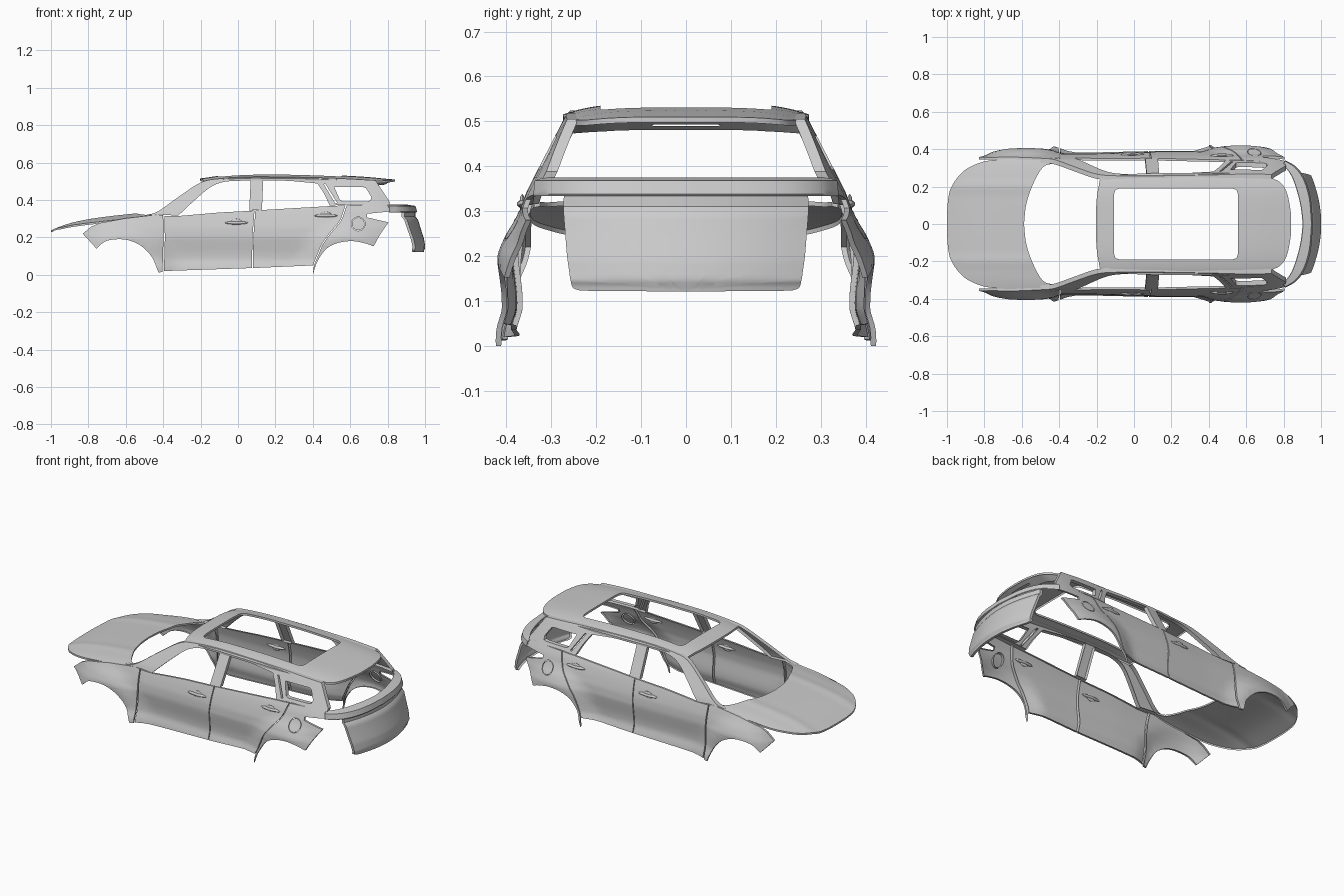
import bpy, bmesh, math
from mathutils import Vector, Matrix
from mathutils.geometry import tessellate_polygon

if "Cube" in bpy.data.objects:
    bpy.data.objects.remove(bpy.data.objects["Cube"])


def table(pts, h=0.0):
    """Piecewise curve through pts, softened over a width h."""
    def raw(t):
        if t <= pts[0][0]:
            return pts[0][1]
        for (a, p), (b, q) in zip(pts, pts[1:]):
            if t <= b:
                return p + (q - p) * (t - a) / (b - a)
        return pts[-1][1]
    return lambda t: sum(raw(t + h * k / 3) for k in range(-3, 4)) / 7


def spline(*pts, n=6):
    """Catmull-Rom curve through 2D points."""
    p = [Vector(q) for q in pts]
    p = [2 * p[0] - p[1]] + p + [2 * p[-1] - p[-2]]
    out = []
    for a, b, c, d in zip(p, p[1:], p[2:], p[3:]):
        for i in range(n):
            t = i / n
            out.append(tuple(0.5 * (2 * b + (c - a) * t + (2 * a - 5 * b + 4 * c - d) * t * t
                                    + (3 * b - a - 3 * c + d) * t ** 3)))
    return out + [tuple(p[-2])]


def finish(name, bm):
    me = bpy.data.meshes.new(name)
    bm.to_mesh(me)
    bm.free()
    ob = bpy.data.objects.new(name, me)
    bpy.context.collection.objects.link(ob)
    bpy.ops.object.select_all(action='DESELECT')
    ob.select_set(True)
    bpy.context.view_layer.objects.active = ob
    bpy.ops.object.shade_smooth_by_angle(angle=math.radians(35))
    m = ob.modifiers.new("mirror", 'MIRROR')
    m.use_axis = (False, True, False)
    m.merge_threshold = 0.0005
    return ob


def panel(name, loops, steps, fn, depth):
    """Fill a flat outline, grid-cut it, bend it with fn, fold its edges by depth."""
    loops = [[p for i, p in enumerate(l) if (Vector(p) - Vector(l[i - 1])).length > 1e-5] for l in loops]
    flat = [Vector((*p, 0)) for l in loops for p in l]
    tris = tessellate_polygon([[Vector((*p, 0)) for p in l] for l in loops])
    bm = bmesh.new()
    vs = [bm.verts.new(p) for p in flat]
    for t in tris:
        bm.faces.new([vs[i] for i in t])
    bmesh.ops.recalc_face_normals(bm, faces=bm.faces)
    for ax in (0, 1):
        lo, hi = min(p[ax] for p in flat), max(p[ax] for p in flat)
        no = Vector((1 - ax, ax, 0))
        for k in range(1, int((hi - lo) / steps[ax]) + 1):
            bmesh.ops.bisect_plane(bm, geom=bm.verts[:] + bm.edges[:] + bm.faces[:], dist=1e-5,
                                   plane_co=no * (lo + k * steps[ax]), plane_no=no)
    for v in bm.verts:
        v.co = Vector(fn(v.co.x, v.co.y))
    bm.normal_update()
    depth = Vector(depth)
    if sum(f.normal.dot(depth) * f.calc_area() for f in bm.faces) > 0:
        bmesh.ops.reverse_faces(bm, faces=bm.faces[:])
    rim = [e for e in bm.edges if e.is_boundary and any(abs(v.co.y) > 1e-4 for v in e.verts)]
    ret = bmesh.ops.extrude_edge_only(bm, edges=rim)
    for v in ret['geom']:
        if isinstance(v, bmesh.types.BMVert):
            v.co += depth
    return finish(name, bm)


# Body side surface: plan width, section, and wheel-arch flares
width = table([(-.85, .322), (-.7, .338), (-.45, .343), (-.2, .343), (.1, .352), (.6, .355),
               (.75, .347), (.85, .325)], .04)
section = table([(0, .043), (.04, .038), (.08, .024), (.12, .025), (.2, .035), (.25, .03),
                 (.30, .016), (.34, .002), (.37, -.013), (.51, -.085), (.54, -.105)], .01)


def side(x, z):
    y = width(x) + section(z)
    for cx in (-.6, .585):
        d = math.hypot(x - cx, z - .03)
        k = max(0, min(1, 1 - (d - .155) / .13))
        y += .032 * k * k * (3 - 2 * k)
    return (x, y, z)


def side_panel(name, loops, fold=.012):
    return panel(name, loops, (.04, .015), side, (0, -fold, 0))


# Front fender
side_panel("front_fender", [
    spline((-.425, .012), (-.46, .094), (-.515, .152), (-.58, .183), (-.645, .19), (-.71, .178), (-.757, .14))
    + [(-.83, .22), (-.785, .257), (-.74, .277), (-.6, .302), (-.43, .322), (-.4, .318), (-.398, .2), (-.404, .015)]])

# Doors
side_panel("front_door", [[(-.396, .02), (.075, .036), (.077, .2), (.088, .343), (-.1, .333), (-.32, .314),
                           (-.394, .315), (-.391, .2)]])
door_edge = spline((.4, .05), (.425, .11), (.452, .17), (.5, .235), (.545, .29), (.575, .371))
side_panel("rear_door", [[(.08, .036)] + door_edge + [(.485, .367), (.093, .344), (.082, .2)]])

# Quarter panel and fuel flap
ring = lambda r: [(.643 + r * math.cos(a * math.pi / 12), .272 + r * math.sin(a * math.pi / 12)) for a in range(24)]
side_panel("quarter_panel", [
    spline((.4, 0), (.425, .072), (.47, .136), (.527, .168), (.607, .18), (.68, .168), (.725, .152))
    + spline((.725, .152), (.76, .215), (.805, .28)) + [(.69, .307), (.69, .326), (.81, .338), (.81, .376), (.7, .376)]
    + [(x + .006, z) for x, z in reversed(door_edge)], ring(.037)])
side_panel("fuel_flap", [ring(.034)], .006)

# Window frame with pillars
side_panel("window_frame", [
    spline((-.5, .318), (-.43, .338), (-.32, .415), (-.2, .493), (-.1, .514), (.07, .524), (.3, .522), (.5, .517), (.735, .505))
    + [(.812, .388), (.81, .374), (.6, .376), (.49, .37)]
    + spline((.49, .37), (.462, .43), (.425, .488)) + [(.3, .5), (.135, .51), (.128, .348), (.06, .344), (.068, .51)]
    + spline((.068, .51), (-.055, .5), (-.14, .473), (-.23, .4), (-.32, .316)) + [(-.42, .322)],
    [(.515, .468), (.67, .468), (.685, .462), (.714, .414), (.708, .397), (.695, .393), (.56, .393), (.545, .4)],
    [(.458, .485), (.468, .485), (.53, .385), (.52, .382)]], .025)

# Hood
hood_z = table([(-1.02, .228), (-1, .238), (-.9, .275), (-.8, .296), (-.7, .31), (-.6, .321), (-.43, .338)], .03)
panel("hood", [
    spline((-1, 0), (-.997, .1), (-.98, .19), (-.925, .27), (-.86, .313), (-.77, .34), (-.6, .35), (-.5, .348), (-.43, .338))
    + spline((-.43, .325), (-.49, .3), (-.545, .2), (-.577, .1), (-.588, 0))],
    (.04, .03), lambda x, y: (x, y, hood_z(x) - .022 * (y / .35) ** 4 + .004 * math.exp(-((y - .2) / .035) ** 2)),
    (0, 0, -.01))

# Roof with open sunroof
roof_c = table([(-.21, .512), (-.1, .531), (.05, .541), (.3, .541), (.5, .534), (.7, .523), (.84, .508)], .05)


def roof(x, y):
    return (x, y, roof_c(x) - .026 * (y / .275) ** 4)


panel("roof", [
    spline((-.203, 0), (-.2, .13), (-.18, .25)) + spline((-.18, .25), (0, .268), (.3, .274), (.6, .267), (.75, .24),
                                                      (.81, .185), (.836, .08), (.84, 0))
    + [(.556, 0)] + spline((.556, .16), (.547, .181), (.526, .19)) + spline((-.077, .19), (-.098, .181), (-.107, .16))
    + [(-.107, 0)]], (.04, .03), roof, (0, 0, -.012))

# Spoiler underside with brake light slot
edge_x = table([(0, .84), (.08, .836), (.185, .81), (.24, .75), (.26, .7)], .01)


def spoiler(y, v):
    x, _, z = roof(edge_x(y), y)
    return (x - .055 * v, y, z - .003 - .024 * v)


panel("rear_spoiler", [[(0, 0), (.25, 0), (.25, 1), (0, 1), (0, .72), (.07, .72), (.08, .6), (.07, .48), (0, .48)]],
      (.02, .34), spoiler, (-.006, 0, -.002))

# Rear belt strip wrapping around the tail
outer = spline((.957, 0), (.945, .14), (.915, .24), (.868, .305), (.81, .34))
inner = spline((.905, 0), (.893, .1), (.867, .2), (.84, .265), (.80, .318))


def belt(s, v):
    i = min(int(s * 24), 23)
    o, n = (Vector(c[i]).lerp(Vector(c[i + 1]), s * 24 - i) for c in (outer, inner))
    a, b = min(v * 2, 1), max(v * 2 - 1, 0)
    p = o.lerp(n, .15 * a + .85 * b)
    return (p.x, max(p.y, 0), .338 + .03 * a + .007 * b)


panel("rear_belt", [[(0, 0), (1, 0), (1, 1), (0, 1)]], (1 / 24, .25), belt, (-.003, 0, -.004))

# Tailgate
gate_x = table([(.11, .995), (.135, 1.0), (.145, 1.006), (.19, .999), (.25, .98), (.298, .966), (.306, .953), (.34, .952)], .004)
panel("tailgate", [[(0, .338), (.272, .338), (.273, .3), (.265, .2)]
                   + spline((.258, .15), (.252, .13), (.235, .123)) + [(0, .121)]],
      (.03, .01), lambda y, z: (gate_x(z) - .8 * y * y - .004, y, z), (-.015, 0, 0))

# Door handles with their cups
for name, x, z in (("front_handle", -.008, .278), ("rear_handle", .47, .316)):
    bm = bmesh.new()
    at = Matrix.Translation(side(x, z))
    bmesh.ops.create_uvsphere(bm, u_segments=20, v_segments=10, radius=1,
                              matrix=at @ Matrix.Diagonal((.062, .012, .009, 1)))
    bmesh.ops.create_uvsphere(bm, u_segments=20, v_segments=10, radius=1,
                              matrix=at @ Matrix.Diagonal((.03, .006, .022, 1)))
    finish(name, bm)
